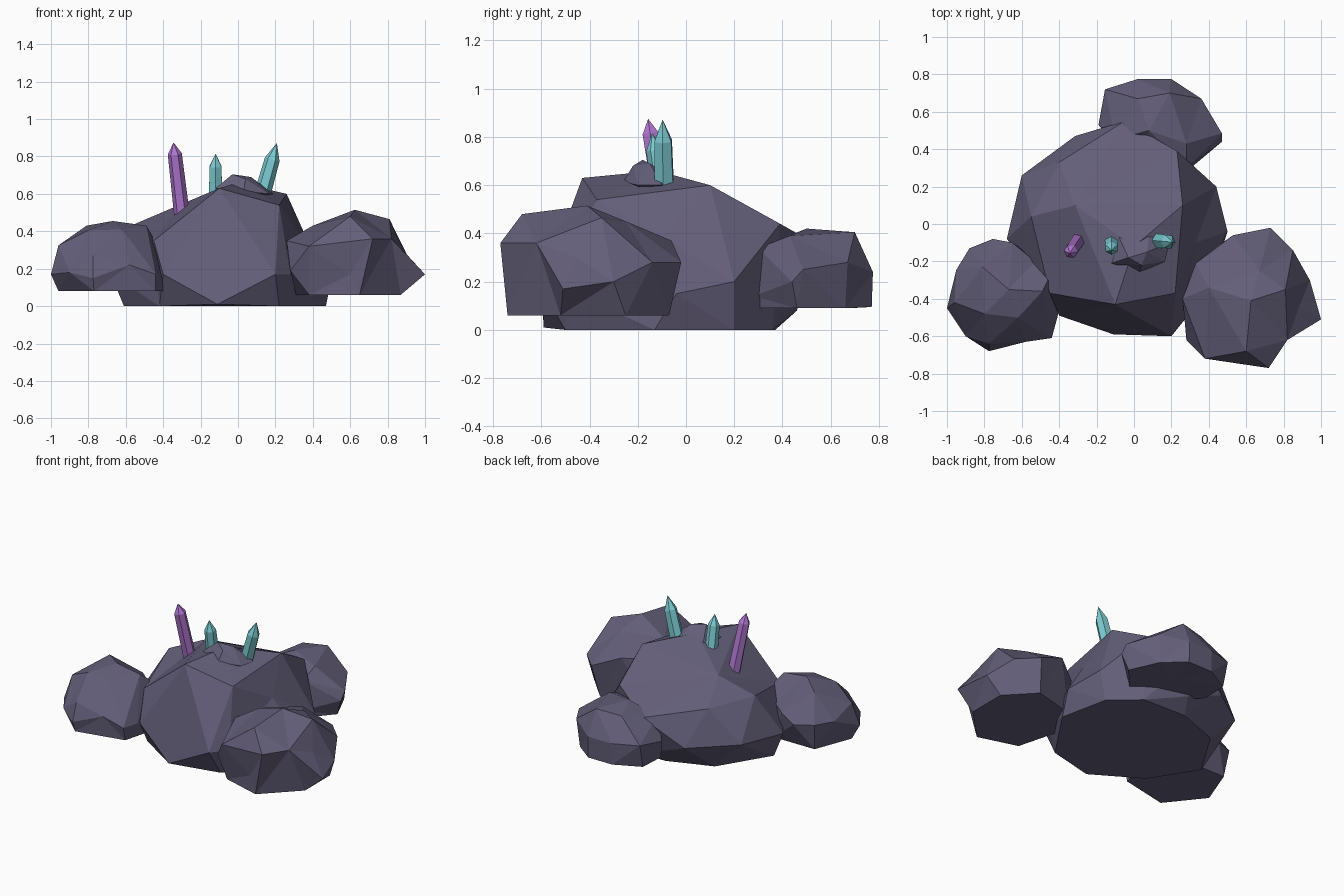
import bpy, bmesh
from mathutils import Vector


def material(name, rgb):
    m = bpy.data.materials.new(name)
    m.diffuse_color = (*rgb, 1)
    return m


STONE = material("slate_stone", (0.125, 0.112, 0.190))
TEAL = material("teal_crystal", (0.205, 0.60, 0.65))
VIOLET = material("violet_crystal", (0.44, 0.185, 0.64))


def finish(bm, name, mat):
    bmesh.ops.recalc_face_normals(bm, faces=bm.faces)
    me = bpy.data.meshes.new(name)
    bm.to_mesh(me)
    bm.free()
    me.materials.append(mat)
    ob = bpy.data.objects.new(name, me)
    bpy.context.collection.objects.link(ob)
    return ob


def boulder(name, centre, corners):
    """Chiselled stone: corners joined as on a sphere around the centre,
    so shallow dents between facets are kept. The base gets a middle point."""
    centre = Vector(centre)
    floor = min(c[2] for c in corners)
    corners = corners + [(centre.x, centre.y, floor)]
    bm = bmesh.new()
    place = {}
    for c in corners:
        v = bm.verts.new((Vector(c) - centre).normalized())
        place[v] = Vector(c)
    bmesh.ops.convex_hull(bm, input=bm.verts)
    for v in bm.verts:
        v.co = place[v]
    return finish(bm, name, STONE)


def crystal(name, base, tip, radius, shoulder, mat):
    """Six-sided prism with a pointed tip, leaning from base to tip."""
    bm = bmesh.new()
    base, tip = Vector(base), Vector(tip)
    axis = tip - base
    rot = axis.to_track_quat('Z', 'Y').to_matrix().to_4x4()
    bmesh.ops.create_cone(bm, cap_ends=True, segments=6, radius1=radius,
                          radius2=radius * 0.9, depth=axis.length * shoulder)
    for v in bm.verts:
        v.co.z += axis.length * shoulder / 2
    cap = max(bm.faces, key=lambda f: f.calc_center_median().z)
    point = bmesh.ops.poke(bm, faces=[cap])['verts'][0]
    point.co.z = axis.length
    bm.transform(rot)
    bmesh.ops.translate(bm, verts=bm.verts, vec=base)
    return finish(bm, name, mat)


# Large central stone, flat on the ground
boulder("main_boulder", (-.08, -.03, .22), [
    (-.10, -.43, .63), (.26, .10, .60), (.22, -.37, .54), (-.315, .10, .54),
    (0, -.12, .66),
    (-.55, .04, .44), (-.05, .55, .35), (-.40, .33, .42), (.23, .39, .44),
    (.33, -.10, .39), (-.45, -.37, .35), (-.40, -.49, .17),
    (.20, -.60, .17), (.28, -.50, .17), (.50, -.04, .15), (.44, .20, .20),
    (-.68, -.08, .17), (-.60, .26, .20), (-.315, .47, .18),
    (-.11, -.59, .01), (.22, -.50, 0), (.47, -.13, 0), (.40, .20, 0),
    (.22, .36, 0), (-.05, .46, .08), (-.10, .37, 0), (-.40, .26, 0),
    (-.61, -.08, 0), (-.42, -.38, 0)])

# Right stone
boulder("right_boulder", (.62, -.41, .24), [
    (.625, -.41, .515), (.81, -.35, .465), (.60, -.68, .48),
    (.40, -.34, .43), (.67, -.25, .45), (.72, -.77, .36), (.38, -.72, .32),
    (.82, -.62, .36), (.88, -.45, .30), (1.0, -.51, .17), (.94, -.30, .20),
    (.85, -.14, .28), (.73, -.02, .28), (.53, -.06, .37), (.33, -.21, .35),
    (.26, -.40, .35), (.28, -.62, .19), (.60, -.725, .17),
    (.70, -.07, .06), (.40, -.15, .06), (.31, -.40, .06), (.38, -.66, .06),
    (.65, -.74, .06), (.87, -.52, .06), (.87, -.25, .06)])

# Left stone
boulder("left_boulder", (-.68, -.38, .22), [
    (-.67, -.35, .455), (-.81, -.23, .43), (-.49, -.36, .43),
    (-.62, -.50, .41), (-.80, -.48, .405), (-.96, -.42, .325),
    (-.775, -.64, .27), (-.58, -.63, .22), (-.46, -.30, .38),
    (-.53, -.20, .30), (-.65, -.10, .30), (-.755, -.08, .25),
    (-.88, -.13, .26), (-.95, -.245, .26), (-1.0, -.45, .17),
    (-.90, -.60, .18), (-.775, -.68, .15), (-.44, -.61, .17),
    (-.41, -.50, .17), (-.96, -.42, .08), (-.77, -.66, .08),
    (-.44, -.59, .08), (-.39, -.40, .08), (-.55, -.16, .08),
    (-.86, -.16, .08)])

# Back stone
boulder("back_boulder", (.14, .53, .22), [
    (.08, .50, .42), (.19, .70, .405), (.02, .67, .39), (.28, .43, .39),
    (.36, .67, .28), (.47, .485, .25), (.47, .44, .20), (.28, .30, .34),
    (.28, .28, .14), (.02, .775, .24), (.20, .775, .24), (-.155, .72, .25),
    (-.19, .53, .22), (-.10, .45, .34), (0, .30, .20),
    (.02, .77, .095), (.20, .77, .095), (-.15, .68, .09), (-.16, .50, .09),
    (.05, .30, .09), (.28, .29, .09), (.43, .46, .09), (.34, .66, .09)])

# Small stone on the summit
boulder("top_stone", (.03, -.16, .62), [
    (-.03, -.18, .705), (.07, -.15, .69), (.04, -.22, .68),
    (-.12, -.21, .63), (.03, -.26, .615), (.165, -.20, .60),
    (.19, -.10, .60), (.08, -.05, .63), (-.08, -.07, .63), (0, -.15, .54)])

# Crystals growing from the summit
crystal("left_crystal", (-.30, -.09, .49), (-.345, -.157, .875), .042, .84, VIOLET)
crystal("middle_crystal", (-.12, -.10, .57), (-.12, -.14, .815), .041, .72, TEAL)
crystal("right_crystal", (.125, -.09, .58), (.208, -.097, .872), .045, .70, TEAL)
